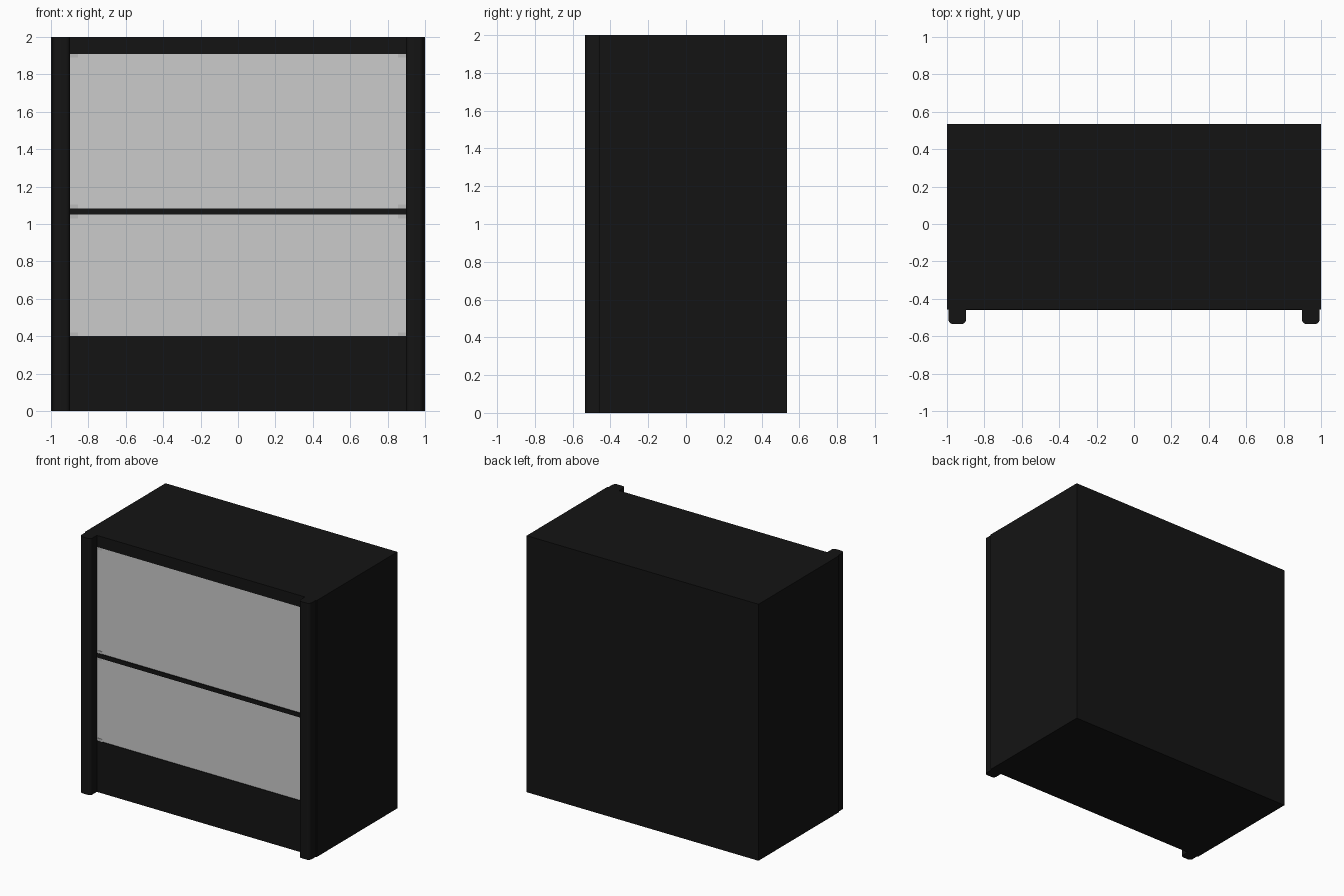
import bpy, bmesh, math

if "Cube" in bpy.data.objects:
    bpy.data.objects.remove(bpy.data.objects["Cube"])


def material(name, rgb):
    m = bpy.data.materials.new(name)
    m.diffuse_color = (*rgb, 1)
    m.use_nodes = True
    m.node_tree.nodes["Principled BSDF"].inputs["Base Color"].default_value = m.diffuse_color
    return m


BLACK = material("black_lacquer", (0.007, 0.007, 0.007))
STEEL = material("clip_grey", (0.5, 0.5, 0.5))


def finish(bm, name, mat):
    bmesh.ops.recalc_face_normals(bm, faces=bm.faces)
    mesh = bpy.data.meshes.new(name)
    bm.to_mesh(mesh)
    bm.free()
    obj = bpy.data.objects.new(name, mesh)
    bpy.context.collection.objects.link(obj)
    if mat:
        mesh.materials.append(mat)
    return obj


def box(name, x, y, z, mat=BLACK):
    """Box from (min, max) ranges on each axis."""
    bm = bmesh.new()
    bmesh.ops.create_cube(bm, size=1)
    for v in bm.verts:
        v.co = [r[0] + (c + 0.5) * (r[1] - r[0]) for r, c in zip((x, y, z), v.co)]
    return finish(bm, name, mat)


def pilaster(name, cx):
    """Vertical post with rounded front corners, extruded to full height."""
    half, front, back, r = 0.047, -0.535, -0.457, 0.025
    pts = [(half, back)]
    for sign, start in ((1, 0), (-1, -90)):
        for i in range(7):
            a = math.radians(start - 15 * i)
            pts.append((sign * (half - r) + r * math.cos(a), front + r + r * math.sin(a)))
    pts.append((-half, back))
    bm = bmesh.new()
    face = bm.faces.new([bm.verts.new((cx + px, py, 0)) for px, py in pts])
    ext = bmesh.ops.extrude_face_region(bm, geom=[face])
    top = [g for g in ext["geom"] if isinstance(g, bmesh.types.BMVert)]
    bmesh.ops.translate(bm, verts=top, vec=(0, 0, 2))
    obj = finish(bm, name, BLACK)
    bpy.context.view_layer.objects.active = obj
    obj.select_set(True)
    bpy.ops.object.shade_smooth_by_angle(angle=math.radians(35))
    obj.select_set(False)


FRONT, BACK, INNER = -0.457, 0.535, 0.9

# Carcass panels
box("top_panel", (-INNER, INNER), (FRONT, BACK), (1.91, 2))
box("plinth", (-INNER, INNER), (FRONT, BACK), (0, 0.4))
box("back_panel", (-INNER, INNER), (0.5, BACK), (0.4, 1.91))
box("middle_shelf", (-INNER, INNER), (FRONT - 0.003, 0.5), (1.05, 1.083))

# Side panels and the rounded posts in front of them
for side, s in (("left", -1), ("right", 1)):
    box(side + "_side_panel", sorted((s * INNER, s)), (FRONT, BACK), (0, 2))
    pilaster(side + "_front_post", s * 0.945)

# Two door panels with small corner clips
for level, z0, z1 in (("lower", 0.4, 1.05), ("upper", 1.083, 1.91)):
    box(level + "_door_panel", (-INNER, INNER), (-0.452, -0.437), (z0, z1), None)
    for s in (-1, 1):
        for z in ((z0, z0 + 0.02), (z1 - 0.02, z1)):
            box(level + "_door_clip", sorted((s * 0.855, s * INNER)), (-0.456, -0.43), z, STEEL)
